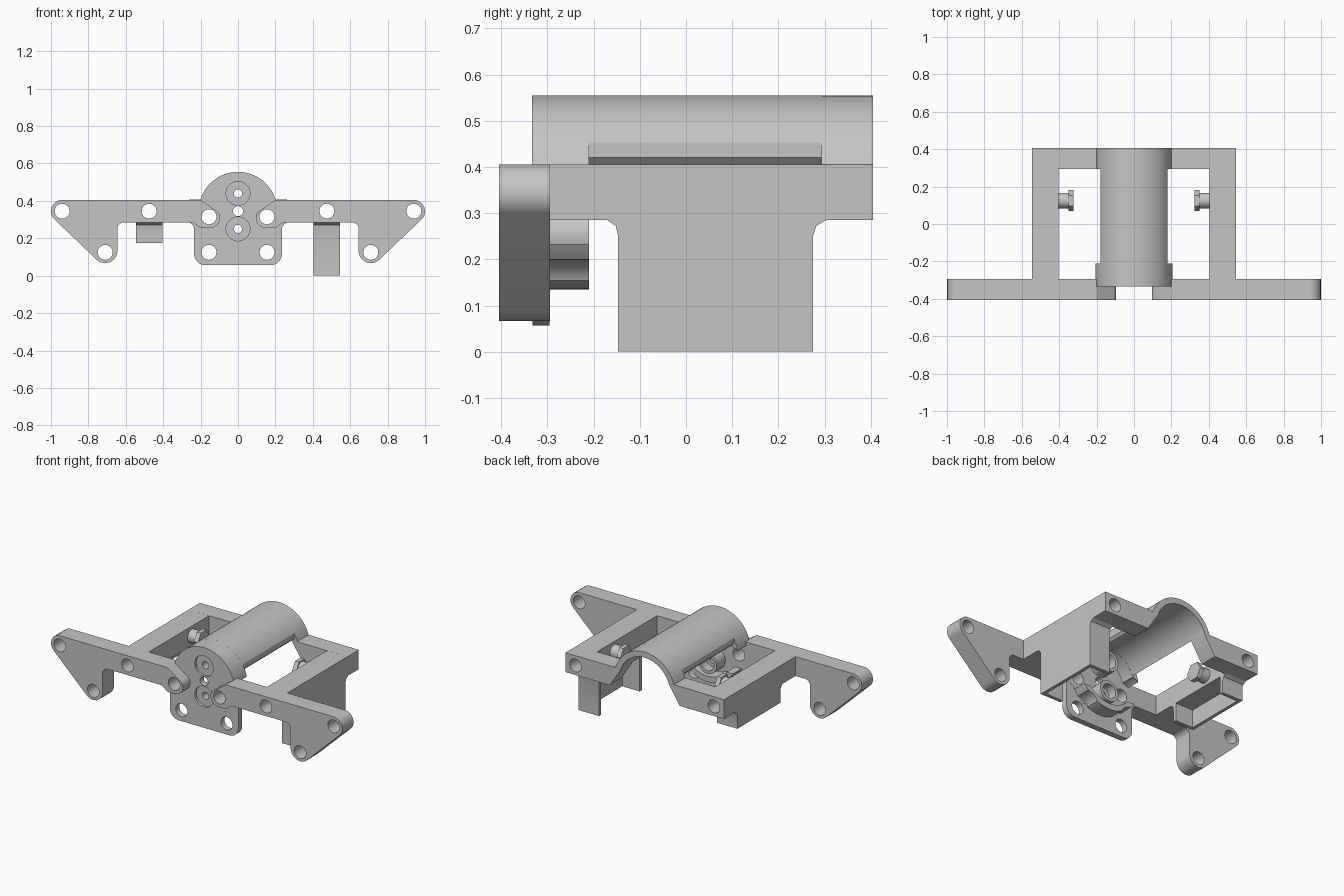
import bpy, bmesh, math
from mathutils import Vector

cube = bpy.data.objects.get("Cube")
if cube:
    bpy.data.objects.remove(cube, do_unlink=True)

grey = bpy.data.materials.new("plain grey")
grey.use_nodes = True
COLOUR = (0.56, 0.56, 0.56, 1)
grey.diffuse_color = COLOUR
grey.node_tree.nodes["Principled BSDF"].inputs["Base Color"].default_value = COLOUR

AXIS_Z = 0.345    # height of the barrel axis
BARREL = 0.21     # barrel outer radius
BORE = 0.175      # barrel inner radius


def prism(name, pts, a, b, axis="y"):
    """Extrude a 2D outline; points are (x, z) along y, or (y, z) along x."""
    bm = bmesh.new()
    place = (lambda p, d: (p[0], d, p[1])) if axis == "y" else (lambda p, d: (d, p[0], p[1]))
    face = bm.faces.new([bm.verts.new(place(p, a)) for p in pts])
    grown = bmesh.ops.extrude_face_region(bm, geom=[face])["geom"]
    shift = Vector((0, b - a, 0)) if axis == "y" else Vector((b - a, 0, 0))
    bmesh.ops.translate(bm, vec=shift, verts=[v for v in grown if isinstance(v, bmesh.types.BMVert)])
    bmesh.ops.recalc_face_normals(bm, faces=bm.faces)
    mesh = bpy.data.meshes.new(name)
    bm.to_mesh(mesh)
    bm.free()
    mesh.materials.append(grey)
    obj = bpy.data.objects.new(name, mesh)
    bpy.context.collection.objects.link(obj)
    return obj


def arc(x, z, r, start=0, end=360, n=40):
    steps = n if end - start == 360 else n + 1
    angles = [math.radians(start + (end - start) * i / n) for i in range(steps)]
    return [(x + r * math.cos(t), z + r * math.sin(t)) for t in angles]


def rect(x0, x1, z0, z1):
    return [(x0, z0), (x1, z0), (x1, z1), (x0, z1)]


def rounded(corners, n=10):
    """Outline from (x, z, radius) corners, each rounded by a tangent arc."""
    out = []
    for i, (x, z, r) in enumerate(corners):
        p = Vector((x, z))
        if r == 0:
            out.append((x, z))
            continue
        u = (Vector(corners[i - 1][:2]) - p).normalized()
        v = (Vector(corners[(i + 1) % len(corners)][:2]) - p).normalized()
        half = math.acos(u.dot(v)) / 2
        centre = p + (u + v).normalized() * (r / math.sin(half))
        s = p + u * (r / math.tan(half)) - centre
        e = p + v * (r / math.tan(half)) - centre
        for k in range(n + 1):
            d = s.lerp(e, k / n).normalized() * r
            out.append(tuple(centre + d))
    return out


def cut(obj, *cutters):
    for c in cutters:
        mod = obj.modifiers.new("cut", "BOOLEAN")
        mod.operation = "DIFFERENCE"
        mod.solver = "EXACT"
        mod.object = c
        bpy.context.view_layer.objects.active = obj
        bpy.ops.object.modifier_apply(modifier=mod.name)
        bpy.data.objects.remove(c, do_unlink=True)
    return obj


def hole(x, z, r=0.04, a=-0.6, b=0.6):
    return prism("hole", arc(x, z, r, n=28), a, b)


def mirrored(pts, side):
    return [(side * x, z) for x, z in pts]


parts = []

# Side pieces: front arm, rail, skirt and pin
arm = rounded([(0.2, 0.405, 0), (1.09, 0.405, 0.06), (0.645, -0.02, 0.065),
               (0.645, 0.285, 0.035), (0.24, 0.285, 0.03), (0.2, 0.255, 0.03),
               (0.095, 0.255, 0.055), (0.095, 0.333, 0.04)])
for side, word, skirt_z in ((1, "left", 0), (-1, "right", 0.175)):
    o = prism(word + "_front_arm", mirrored(arm, side), -0.405, -0.295)
    parts.append(cut(o, *[hole(side * x, z) for x, z in
                          ((0.94, AXIS_Z), (0.475, AXIS_Z), (0.71, 0.125), (0.155, 0.315))]))
    o = prism(word + "_rail", mirrored(rect(0.405, 0.545, 0.285, 0.405), side), -0.3, 0.3)
    parts.append(cut(o, hole(side * 0.475, AXIS_Z)))

    # Hollow skirt below the rail, open underneath and towards the middle
    skirt = [(-0.172, 0.286), (-0.152, 0.272), (-0.147, 0.25), (-0.147, skirt_z),
             (0.275, skirt_z), (0.275, 0.25), (0.282, 0.272), (0.305, 0.286)]
    o = prism(word + "_skirt", skirt, side * 0.405, side * 0.545, "x")
    pocket = prism("pocket", rect(-0.125, 0.253, -0.5, 0.285), side * 0.38, side * 0.525, "x")
    parts.append(cut(o, pocket))

    # Pin with a hexagonal head
    parts.append(prism(word + "_pin_shaft", arc(0.125, AXIS_Z, 0.042, n=24), side * 0.34, side * 0.41, "x"))
    parts.append(prism(word + "_pin_head", arc(0.125, AXIS_Z, 0.056, n=6), side * 0.323, side * 0.35, "x"))

# Rear bar with an arch through the middle
inner = [(0.24, 0.285), (0.165, 0.4)] + arc(0, AXIS_Z, BORE, 22, 158) + [(-0.165, 0.4), (-0.24, 0.285)]
outer = [(-0.545, 0.285), (-0.545, 0.405)] + arc(0, AXIS_Z, BARREL, 163, 17) + [(0.545, 0.405), (0.545, 0.285)]
o = prism("rear_bar", inner + outer, 0.293, 0.405)
parts.append(cut(o, hole(0.475, AXIS_Z), hole(-0.475, AXIS_Z)))

# Barrel roof between the front ring and the rear bar
roof = arc(0, AXIS_Z, BARREL, 31, 149) + [(-0.18, 0.42), (-0.165, 0.405)]
roof += arc(0, AXIS_Z, BORE, 159, 21) + [(0.165, 0.405), (0.18, 0.42)]
parts.append(prism("barrel_roof", roof, -0.215, 0.295))

# Front ring with clearance notches for the fasteners
o = prism("front_ring", arc(0, AXIS_Z, BARREL, n=64), -0.3, -0.21)
notches = [hole(s * 0.155, z, r) for s in (1, -1) for z, r in ((0.125, 0.075), (0.315, 0.085))]
parts.append(cut(o, hole(0, AXIS_Z, BORE), *notches))

# Face disc and lower mounting plate
o = prism("face_disc", arc(0, AXIS_Z, BARREL, n=64), -0.333, -0.295)
cutters = [hole(0, AXIS_Z, 0.027), hole(0.155, 0.315), hole(-0.155, 0.315)]
cutters += [hole(s * 0.155, 0.125) for s in (1, -1)]
for z in (0.44, 0.25):
    cutters += [hole(0, z, 0.064, -0.5, -0.318), hole(0, z, 0.022)]
parts.append(cut(o, *cutters))

half = [(0.235, 0.057, 0.06), (0.235, 0.287, 0.04), (0.29, 0.287, 0), (0.29, 0.36, 0)]
plate = rounded(half + [(-x, z, r) for x, z, r in reversed(half)])
o = prism("mounting_plate", plate, -0.332, -0.296)
parts.append(cut(o, hole(0, AXIS_Z, 0.2),
                 *[hole(s * 0.155, z) for s in (1, -1) for z in (0.125, 0.315)]))

# Counterbored bosses behind the face disc
for word, z in (("upper", 0.44), ("lower", 0.25)):
    o = prism(word + "_boss", arc(0, z, 0.064, n=28), -0.297, -0.21)
    parts.append(cut(o, hole(0, z, 0.022), hole(0, z, 0.045, -0.265, 0), hole(0, AXIS_Z, 0.035)))

# Smooth the round surfaces, keep the edges crisp
bpy.ops.object.select_all(action="DESELECT")
for o in parts:
    o.select_set(True)
bpy.context.view_layer.objects.active = parts[0]
bpy.ops.object.shade_smooth_by_angle(angle=math.radians(30))
